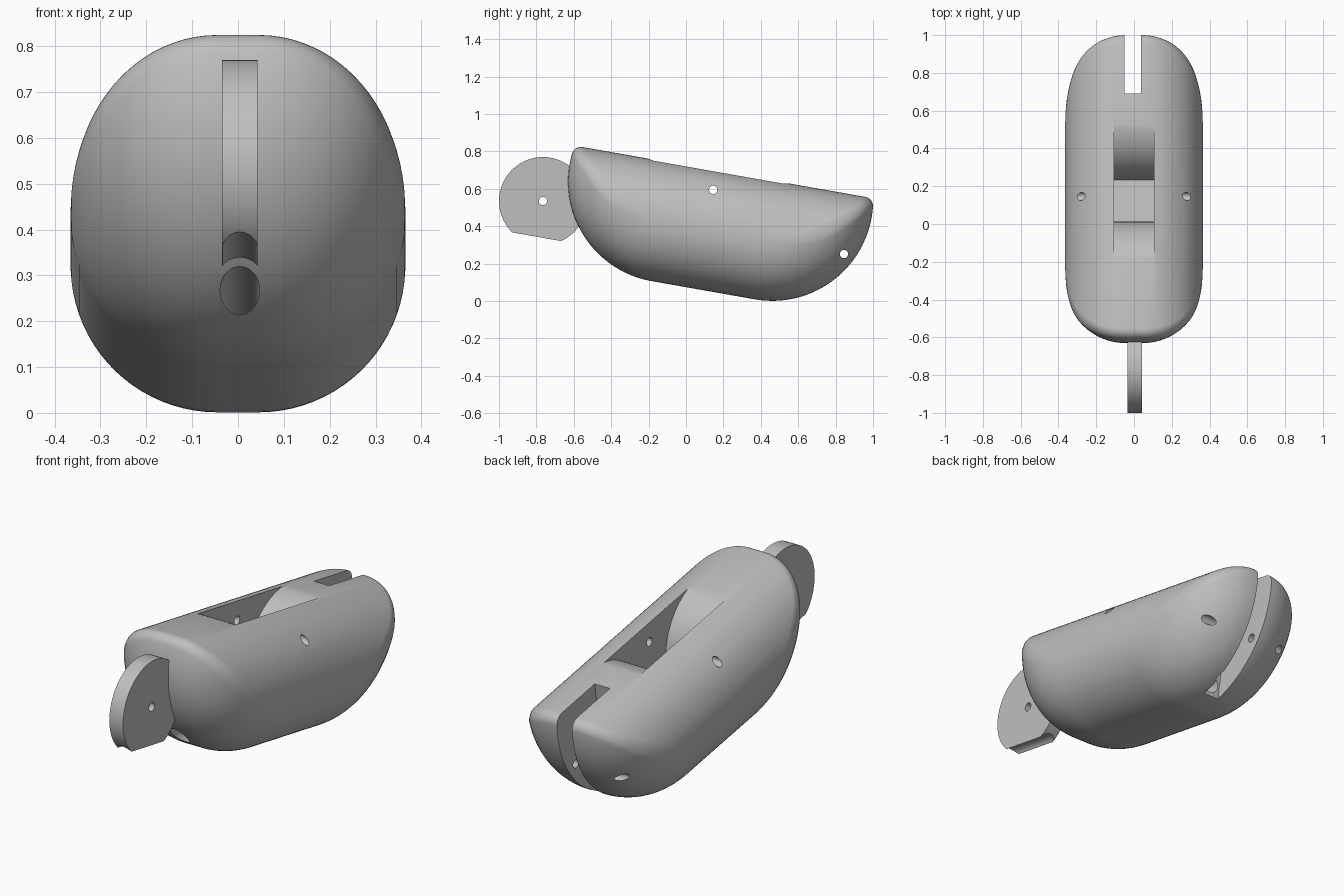
import bpy, bmesh
from math import sin, cos, pi, sqrt, atan2, radians, asin
from mathutils import Matrix

if "Cube" in bpy.data.objects:
    bpy.data.objects.remove(bpy.data.objects["Cube"], do_unlink=True)

# Everything is built level, then tipped by this matrix
TILT = Matrix.Rotation(radians(-10), 4, "X")
TOP, BOTTOM, END_R = 0.715, 0.073, 0.54
MID = (TOP + BOTTOM) / 2
ARC_Z = BOTTOM + END_R
FRONT_C, BACK_C = -0.2, 0.36
EDGE_R, FLAT = 0.32, 0.045

grey = bpy.data.materials.new("plain grey")
grey.use_nodes = True
grey.diffuse_color = (0.52, 0.52, 0.52, 1)
grey.node_tree.nodes["Principled BSDF"].inputs["Base Color"].default_value = grey.diffuse_color


def make_object(name, bm):
    bmesh.ops.recalc_face_normals(bm, faces=bm.faces)
    mesh = bpy.data.meshes.new(name)
    bm.to_mesh(mesh)
    bm.free()
    obj = bpy.data.objects.new(name, mesh)
    bpy.context.collection.objects.link(obj)
    return obj


def arc(cy, cz, r, a0, a1, n):
    return [(cy + r * cos(a0 + (a1 - a0) * i / n), cz + r * sin(a0 + (a1 - a0) * i / n))
            for i in range(n + 1)]


def loft(name, layers):
    """Skin a list of (x, side outline) layers with equal point counts."""
    bm = bmesh.new()
    rings = [[bm.verts.new((x, y, z)) for y, z in pts] for x, pts in layers]
    for a, b in zip(rings, rings[1:]):
        for i in range(len(a)):
            j = (i + 1) % len(a)
            bm.faces.new((a[i], a[j], b[j], b[i]))
    bm.faces.new(rings[0])
    bm.faces.new(rings[-1])
    return make_object(name, bm)


def prism(name, pts, x0, x1):
    return loft(name, [(x0, pts), (x1, pts)])


def pin(y, z, r=0.022):
    return prism("pin_cutter", arc(y, z, r, 0, 2 * pi * 31 / 32, 31), -0.6, 0.6)


def tendon_channel():
    bm = bmesh.new()
    bmesh.ops.create_cone(bm, cap_ends=True, segments=40, radius1=0.043, radius2=0.043, depth=2.2,
                          matrix=Matrix.Translation((0.004, -0.1, 0.18)) @ Matrix.Rotation(pi / 2, 4, "X"))
    return make_object("channel_cutter", bm)


def cut(obj, cutter):
    mod = obj.modifiers.new("cut", "BOOLEAN")
    mod.operation, mod.solver, mod.object = "DIFFERENCE", "EXACT", cutter
    bpy.ops.object.select_all(action="DESELECT")
    bpy.context.view_layer.objects.active = obj
    obj.select_set(True)
    bpy.ops.object.modifier_apply(modifier=mod.name)
    bpy.data.objects.remove(cutter, do_unlink=True)


def half_outline(inset):
    """Back end of the side outline: small top corner, then the big arc."""
    height = TOP - BOTTOM - 2 * inset
    rho = min(0.05, 0.2 * height)
    r = END_R - inset
    fz = TOP - inset - rho - ARC_Z
    fy = sqrt((r - rho) ** 2 - fz ** 2)
    phi = atan2(fz, fy)
    corner = arc(fy, ARC_Z + fz, rho, pi / 2, phi, 8)
    return corner + arc(0, ARC_Z, r, phi, -pi / 2, 32)[1:]


def outline(inset):
    half = half_outline(inset)
    back = [(BACK_C + y, z) for y, z in half]
    front = [(FRONT_C - y, z) for y, z in reversed(half)]
    return back + front


# Body: side outline rounded over towards both flanks
angles = [radians(88) * i / 20 for i in range(21)]
right = [(-FLAT - EDGE_R * sin(t), outline(EDGE_R * (1 - cos(t)))) for t in reversed(angles)]
left = [(-x, pts) for x, pts in reversed(right)]
body = loft("body", right + left)

# Top pocket with two rounded ramps
ramp, lip = 0.305, 0.717
front_y, back_y = -0.37, 0.47
pocket = (arc(front_y, lip - ramp, ramp, pi / 2, 0, 24)
          + arc(back_y, lip - ramp, ramp, pi, pi / 2, 24)
          + [(back_y, 1), (front_y, 1)])
cut(body, prism("pocket_cutter", pocket, -0.107, 0.107))

# Hinge slot at the back
cut(body, prism("slot_cutter", [(0.575, -0.2), (1.3, -0.2), (1.3, 1), (0.575, 1)], -0.049, 0.038))

# Tendon channel and cross pin holes
cut(body, tendon_channel())
cut(body, pin(0.04, 0.611))
cut(body, pin(0.788, MID))

# Hinge tab at the front: round plate with a flat, grooved underside
tab_y, tab_r = -0.846, 0.235
low = asin(-0.194 / tab_r)
tab = prism("hinge_tab", arc(tab_y, MID, tab_r, low, pi - low, 72), -0.035, 0.043)
cut(tab, tendon_channel())
cut(tab, pin(tab_y, MID))

# Tip, colour and shade the parts
for obj in (body, tab):
    obj.data.transform(TILT)
    obj.data.materials.clear()
    obj.data.materials.append(grey)
    bpy.ops.object.select_all(action="DESELECT")
    bpy.context.view_layer.objects.active = obj
    obj.select_set(True)
    bpy.ops.object.shade_smooth_by_angle(angle=radians(30))
